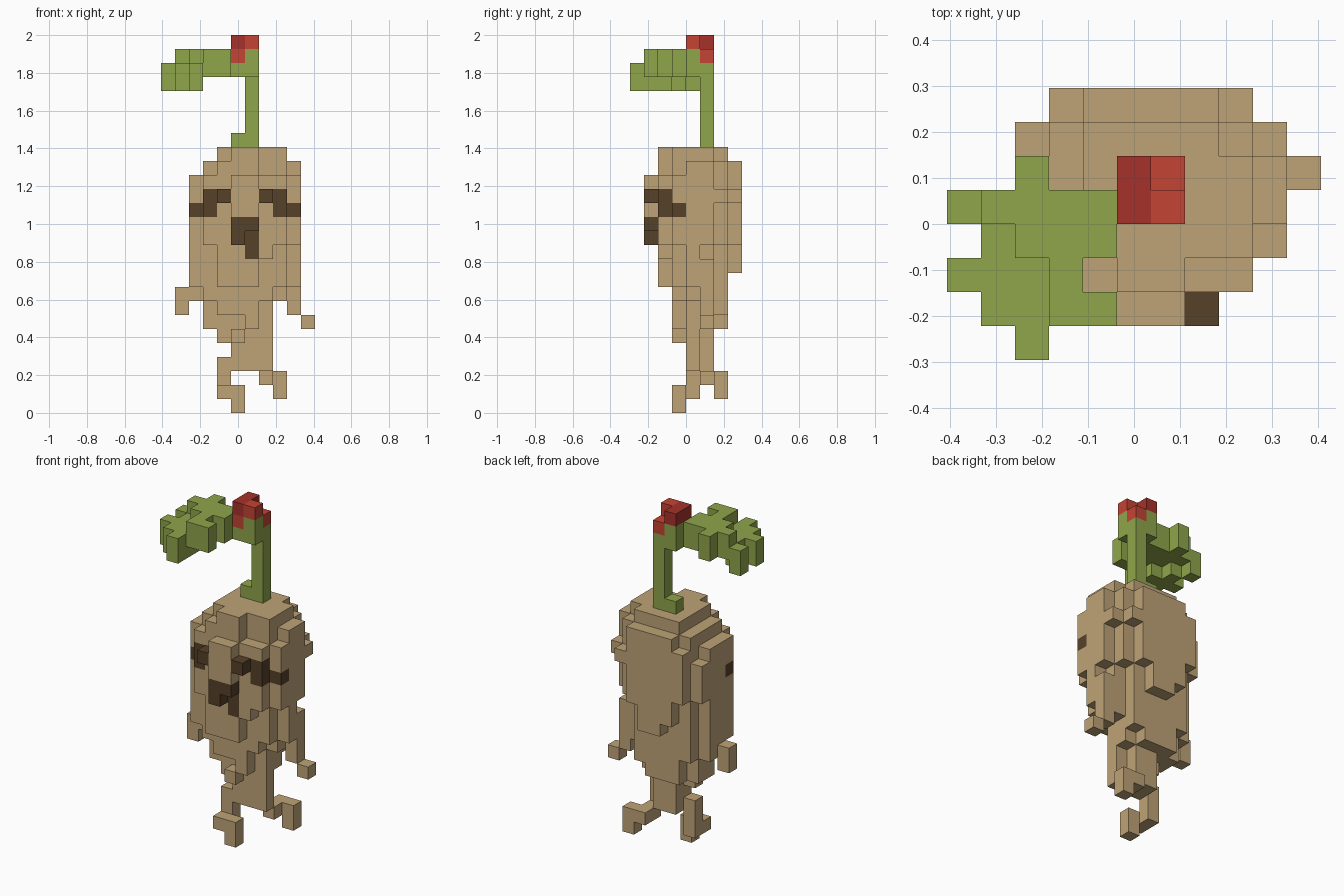
import bpy
import bmesh
from mathutils import Vector

default_cube = bpy.data.objects.get("Cube")
if default_cube:
    bpy.data.objects.remove(default_cube, do_unlink=True)

UNIT = 2 / 27                      # edge of one block
CORNER = Vector((-5.5, -4, 0))     # grid corner, in blocks
blocks = {}                        # grid cell -> (part name, material)


def make_material(name, red, green, blue):
    material = bpy.data.materials.new(name)
    material.use_nodes = True
    colour = (red, green, blue, 1)
    material.diffuse_color = colour
    material.node_tree.nodes["Principled BSDF"].inputs["Base Color"].default_value = colour
    return material


def fill(part, material, x, y, z):
    """Fill an inclusive range of cells; a plain number means a single cell."""
    spans = [(s, s) if isinstance(s, int) else s for s in (x, y, z)]
    (xa, xb), (ya, yb), (za, zb) = spans
    for i in range(xa, xb + 1):
        for j in range(ya, yb + 1):
            for k in range(za, zb + 1):
                blocks[i, j, k] = (part, material)


def build_part(part):
    """Make one mesh from the exposed sides of a part's blocks."""
    cells = {c: m for c, (p, m) in blocks.items() if p == part}
    materials = list(dict.fromkeys(cells.values()))
    bm = bmesh.new()
    for cell, material in cells.items():
        for axis in range(3):
            for sign in (-1, 1):
                normal = Vector((0, 0, 0))
                normal[axis] = sign
                if tuple(int(c + n) for c, n in zip(cell, normal)) in blocks:
                    continue
                u, v = Vector((0, 0, 0)), Vector((0, 0, 0))
                u[(axis + 1) % 3] = 0.5
                v[(axis + 2) % 3] = 0.5 * sign
                middle = Vector(cell) + Vector((0.5, 0.5, 0.5)) + normal / 2 + CORNER
                ring = (middle - u - v, middle + u - v, middle + u + v, middle - u + v)
                face = bm.faces.new([bm.verts.new(p * UNIT) for p in ring])
                face.material_index = materials.index(material)
    bmesh.ops.remove_doubles(bm, verts=bm.verts, dist=UNIT / 100)
    mesh = bpy.data.meshes.new(part)
    bm.to_mesh(mesh)
    bm.free()
    for material in materials:
        mesh.materials.append(material)
    bpy.context.collection.objects.link(bpy.data.objects.new(part, mesh))


skin = make_material("root brown", 0.52, 0.37, 0.186)
dark = make_material("dark brown", 0.092, 0.053, 0.022)
leaf = make_material("leaf green", 0.276, 0.377, 0.07)
crimson = make_material("dark red", 0.38, 0.031, 0.023)
red = make_material("bright red", 0.55, 0.058, 0.033)


def body(x, y, z):
    fill("body", skin, x, y, z)


# Body: rounded crown
body((4, 8), (3, 5), 18)
body((4, 7), 6, 18)
body((5, 6), 2, 18)
body((3, 8), (3, 6), 17)
body((4, 6), 2, 17)
body((4, 7), 7, 17)
body(9, (4, 5), 17)

# Body: widest section with bulging back and face
body((2, 8), (3, 5), (11, 16))
body((3, 8), 6, (12, 16))
body(2, 6, (13, 15))
body(9, (3, 5), (12, 16))
body(9, 6, 15)
body((3, 8), 2, (12, 16))
body((4, 7), 7, (12, 16))
body((4, 6), 7, 11)
body((5, 6), 7, 10)
body(3, 7, (13, 16))
body(8, 7, 15)
body((5, 6), 1, (14, 16))

# Body: taper towards the tip
body((2, 8), (3, 5), (9, 10))
body((3, 7), 6, (9, 11))
body(9, 4, (9, 11))
body((4, 7), 2, 11)
body((4, 6), 2, (9, 10))
body((3, 7), 3, 8)
body((2, 8), (4, 5), 8)
body((3, 7), 6, 8)
body((4, 6), 3, 7)
body((3, 7), (4, 5), (6, 7))
body((4, 7), 6, 7)
body((4, 6), 6, 6)
body((5, 7), 4, (4, 5))
body((5, 6), 5, (3, 5))
body((4, 7), 4, 3)

# Roots: side rootlets, front nub and two feet
roots = {
    "right_rootlet": [(1, 4, (7, 8))],
    "left_rootlet": [(9, 5, (7, 10)), (10, 5, 6)],
    "front_rootlet": [(4, 4, 5), (5, 3, 5), (6, 3, 6)],
    "right_foot": [(4, 4, (1, 2)), ((4, 5), 3, 1), (5, 3, 0)],
    "left_foot": [(7, 5, 2), (7, 6, 2), (8, 6, (1, 2))],
}
for name, spans in roots.items():
    for span in spans:
        fill(name, skin, *span)

# Face: mirrored sleepy eyes and a nose
for name, side in (("left_eye", lambda i: i), ("right_eye", lambda i: 11 - i)):
    fill(name, dark, side(7), 1, 15)
    fill(name, dark, side(8), 2, (14, 15))
    fill(name, dark, side(9), 3, 14)
fill("nose", dark, (5, 6), 1, 13)
fill("nose", dark, 5, 1, 12)
fill("nose", dark, 6, 2, (11, 12))

# Stem with a small foot and a thick bend
fill("stem", leaf, 6, 5, (19, 25))
fill("stem", leaf, 5, 5, 19)
fill("stem", leaf, (5, 6), (4, 5), (24, 25))

# Leaf: thick blade, then drooping lobes
fill("leaf", leaf, (1, 4), 4, (24, 25))
fill("leaf", leaf, (2, 4), 3, (24, 25))
fill("leaf", leaf, 3, 2, (24, 25))
fill("leaf", leaf, 2, 5, (24, 25))
fill("leaf", leaf, (3, 4), 1, (24, 25))
fill("leaf", leaf, (1, 2), (1, 2), (23, 24))
fill("leaf", leaf, 1, 3, (23, 24))
for x, y in ((0, 2), (0, 4), (2, 0)):
    fill("leaf", leaf, x, y, (23, 24))

# Bud on top of the stem
fill("bud", crimson, 5, (4, 5), 26)
fill("bud", red, 6, 4, 26)
fill("bud", red, 5, 4, 25)
fill("bud", red, 6, 5, 25)

for part_name in dict.fromkeys(p for p, _ in blocks.values()):
    build_part(part_name)
